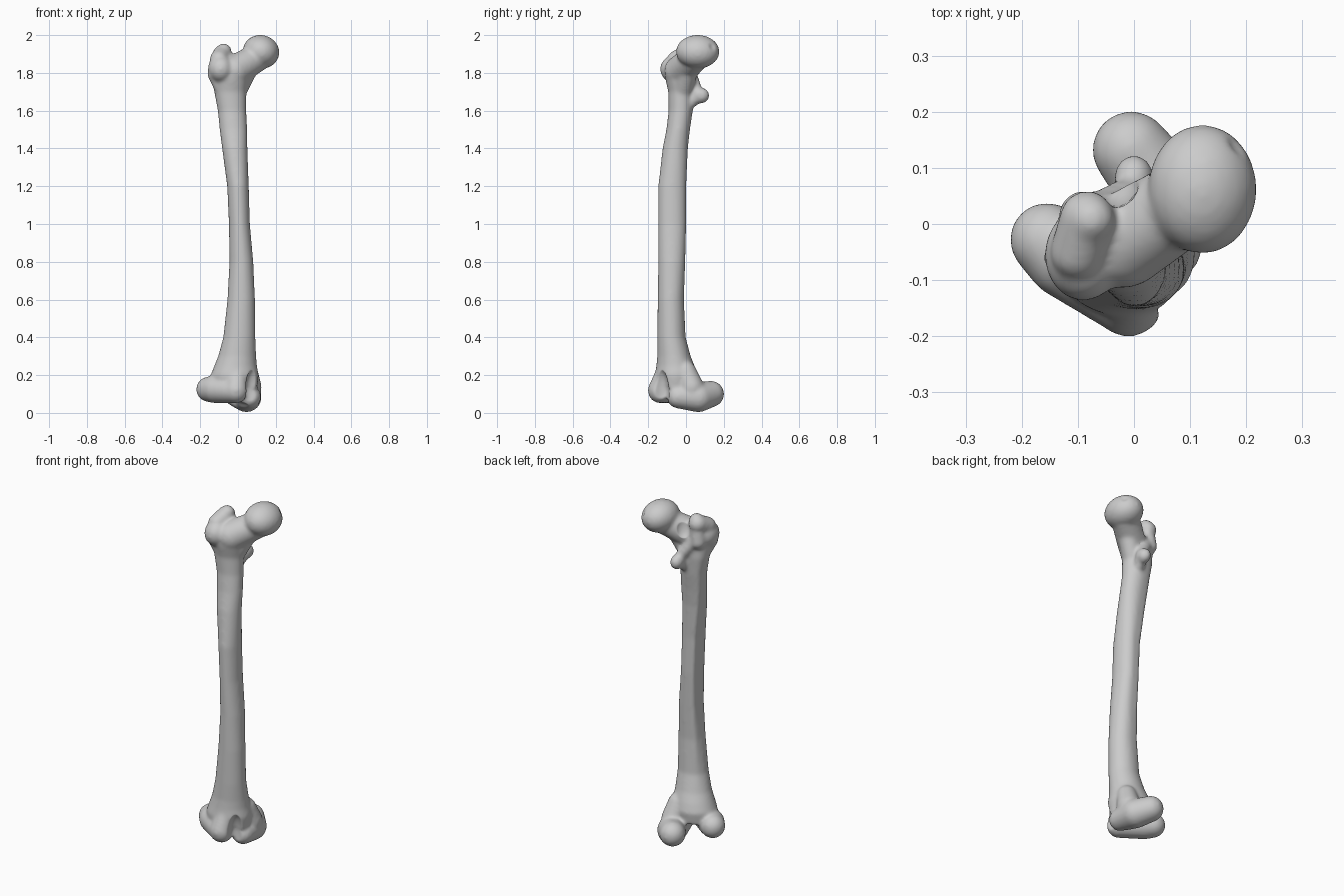
import bpy, bmesh, math
from mathutils import Matrix, Vector, Euler

cube = bpy.data.objects.get("Cube")
if cube:
    bpy.data.objects.remove(cube)

bone_mat = bpy.data.materials.new("bone_grey")
bone_mat.use_nodes = True
GREY = (0.6, 0.6, 0.6, 1)
bone_mat.diffuse_color = GREY
bone_mat.node_tree.nodes["Principled BSDF"].inputs["Base Color"].default_value = GREY

# One ball, reused for every rounded part
ball = bmesh.new()
bmesh.ops.create_icosphere(ball, subdivisions=3, radius=1)
ball.verts.ensure_lookup_table()
BALL_POINTS = [v.co.copy() for v in ball.verts]
BALL_FACES = [[v.index for v in f.verts] for f in ball.faces]
ball.free()

bm = bmesh.new()


def placed(centre, radii, turn=(0, 0, 0)):
    """Matrix of an ellipsoid turned by degrees about x, y, z."""
    rot = Euler([math.radians(a) for a in turn]).to_matrix().to_4x4()
    return Matrix.Translation(centre) @ rot @ Matrix.Diagonal((*radii, 1))


def blob(matrix):
    verts = [bm.verts.new(matrix @ p) for p in BALL_POINTS]
    for face in BALL_FACES:
        bm.faces.new([verts[i] for i in face])


def limb(a, b, ra, rb, steps=6):
    """Tapered round bar made of overlapping balls."""
    a, b = Vector(a), Vector(b)
    for i in range(steps + 1):
        t = i / steps
        r = ra + (rb - ra) * t
        blob(placed(a.lerp(b, t), (r, r, r)))


def shaft(sections, sides=40):
    """Loft of ovals with a rough ridge along the rear."""
    rings = []
    for z, x0, x1, y0, y1, ridge in sections:
        ring = []
        for i in range(sides):
            a = math.tau * i / sides
            swell = 1 + ridge * math.exp(-((a - math.radians(135)) / 0.3) ** 2)
            ring.append(bm.verts.new(((x0 + x1) / 2 + (x1 - x0) / 2 * math.cos(a) * swell,
                                      (y0 + y1) / 2 + (y1 - y0) / 2 * math.sin(a) * swell, z)))
        rings.append(ring)
    for lo, hi in zip(rings, rings[1:]):
        for i in range(sides):
            j = (i + 1) % sides
            bm.faces.new((lo[i], lo[j], hi[j], hi[i]))
    bm.faces.new(rings[0][::-1])
    bm.faces.new(rings[-1])


# Shaft: height, x range, y range, rear ridge
shaft([
    (0.13, -0.14, 0.1, -0.16, 0.05, 0),
    (0.2, -0.145, 0.11, -0.165, 0.06, 0),
    (0.25, -0.125, 0.1, -0.157, 0.045, 0),
    (0.3, -0.105, 0.096, -0.152, 0.025, 0),
    (0.4, -0.078, 0.092, -0.152, -0.002, 0.04),
    (0.6, -0.056, 0.09, -0.15, -0.011, 0.14),
    (0.8, -0.045, 0.081, -0.147, -0.004, 0.22),
    (1.0, -0.048, 0.063, -0.147, 0.001, 0.25),
    (1.2, -0.057, 0.057, -0.147, 0.001, 0.25),
    (1.4, -0.084, 0.05, -0.124, 0.01, 0.2),
    (1.5, -0.097, 0.049, -0.104, 0.021, 0.15),
    (1.6, -0.107, 0.044, -0.092, 0.036, 0.1),
    (1.7, -0.126, 0.044, -0.094, 0.045, 0.05),
    (1.77, -0.135, 0.055, -0.11, 0.045, 0),
    (1.83, -0.12, 0.05, -0.11, 0.03, 0),
])

# Ball head and neck
blob(placed((0.122, 0.062, 1.912), (0.098, 0.116, 0.089), (0, 15, 0)))
limb((0.1, 0.045, 1.88), (-0.02, -0.03, 1.81), 0.075, 0.085)
limb((0.05, 0.01, 1.82), (-0.01, -0.02, 1.7), 0.055, 0.055)

# Greater trochanter with its hooked crest
blob(placed((-0.09, -0.055, 1.82), (0.07, 0.083, 0.075)))
limb((-0.1, -0.05, 1.87), (-0.083, 0.01, 1.9), 0.05, 0.05)
limb((-0.09, 0.015, 1.8), (-0.076, 0.008, 1.915), 0.045, 0.042)
limb((-0.13, -0.06, 1.79), (-0.11, -0.05, 1.72), 0.032, 0.02)

# Lesser trochanter and the crest joining the two
blob(placed((0, 0.082, 1.68), (0.036, 0.042, 0.042)))
limb((0, 0.07, 1.685), (-0.01, 0.025, 1.64), 0.036, 0.03)
limb((0, 0.06, 1.7), (-0.08, 0.01, 1.82), 0.03, 0.04)

# Inner condyle
limb((-0.005, 0.132, 0.1), (0.045, 0.065, 0.083), 0.07, 0.08)
limb((0.045, 0.065, 0.083), (0.06, -0.04, 0.085), 0.08, 0.062)
limb((0.06, 0.03, 0.135), (0.05, 0, 0.22), 0.066, 0.055)

# Outer condyle and the raised front lip
limb((-0.155, -0.028, 0.125), (-0.12, -0.06, 0.125), 0.067, 0.074)
limb((-0.12, -0.06, 0.125), (-0.01, -0.137, 0.115), 0.074, 0.064)
limb((-0.01, -0.14, 0.12), (0, -0.1, 0.24), 0.062, 0.05)

parts = bpy.data.meshes.new("thigh_bone_parts")
bm.to_mesh(parts)
bm.free()
parts.materials.append(bone_mat)
bone = bpy.data.objects.new("thigh_bone", parts)
bpy.context.collection.objects.link(bone)

# Fuse the parts into one skin
fuse = bone.modifiers.new("fuse", 'REMESH')
fuse.mode = 'VOXEL'
fuse.voxel_size = 0.008
depsgraph = bpy.context.evaluated_depsgraph_get()
skin = bpy.data.meshes.new_from_object(bone.evaluated_get(depsgraph))
bone.modifiers.remove(fuse)
bone.data = skin
bpy.data.meshes.remove(parts)
skin.name = "thigh_bone"

# Hollows: knee notch, under-knee channel, kneecap groove, head pit, fossa
hollows = [
    placed((-0.1, 0.07, 0.04), (0.05, 0.12, 0.1), (0, 0, 45)),
    placed((-0.02, -0.03, 0.01), (0.035, 0.15, 0.05), (0, 0, 45)),
    placed((0.09, -0.145, 0.11), (0.045, 0.065, 0.13), (0, 0, 45)),
    placed((0.193, 0.148, 1.945), (0.025, 0.025, 0.025)),
    placed((-0.025, 0.06, 1.87), (0.035, 0.035, 0.055)),
]
for matrix in hollows:
    inverse = matrix.inverted()
    for vert in skin.vertices:
        local = inverse @ vert.co
        if 0 < local.length < 1:
            vert.co = matrix @ local.normalized()

# Soften the joins and shade smooth
soften = bone.modifiers.new("soften", 'SMOOTH')
soften.factor = 0.5
soften.iterations = 14
for poly in skin.polygons:
    poly.use_smooth = True
